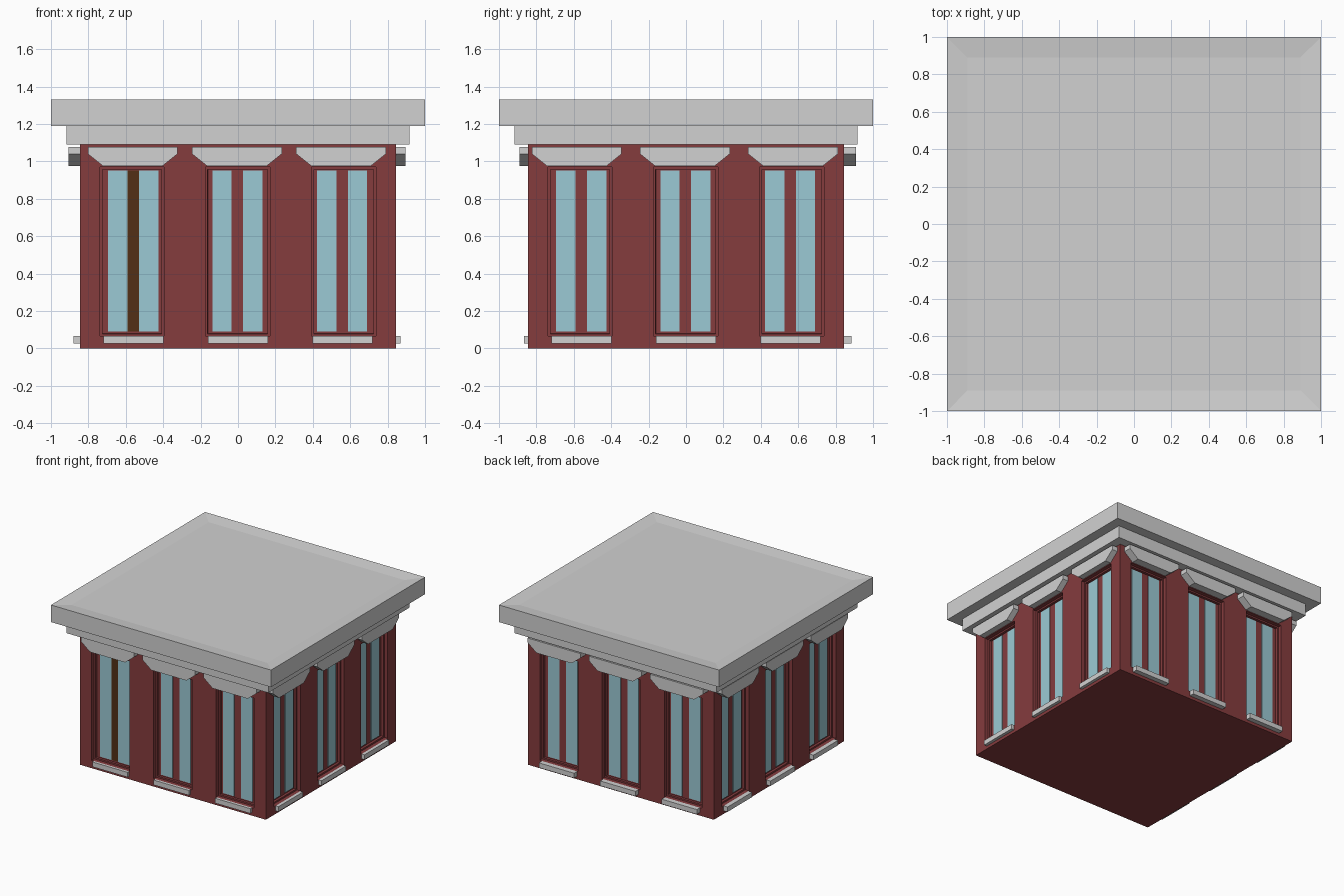
import bpy, bmesh, math
from mathutils import Matrix, Vector

if "Cube" in bpy.data.objects:
    bpy.data.objects.remove(bpy.data.objects["Cube"])


def material(name, rgb):
    m = bpy.data.materials.new(name)
    m.diffuse_color = (*rgb, 1)
    m.use_nodes = True
    m.node_tree.nodes["Principled BSDF"].inputs["Base Color"].default_value = m.diffuse_color
    return m


RED = material("brick red", (0.235, 0.045, 0.048))
STONE = material("pale stone", (0.64, 0.64, 0.64))
GLASS = material("blue glass", (0.33, 0.59, 0.66))
BROWN = material("dark brown", (0.085, 0.03, 0.008))

W, H = 0.845, 1.09      # wall half width and height
RECESS = 0.05           # total window depth
CENTRES = (-0.56, -0.003, 0.557)


def finish(bm, name, mat, turn=0):
    bmesh.ops.recalc_face_normals(bm, faces=bm.faces)
    bm.transform(Matrix.Rotation(turn * math.pi / 2, 4, 'Z'))
    me = bpy.data.meshes.new(name)
    bm.to_mesh(me)
    bm.free()
    me.materials.append(mat)
    ob = bpy.data.objects.new(name, me)
    bpy.context.collection.objects.link(ob)
    return ob


def add_prism(bm, profile, y0, y1):
    # extrude an x-z outline between two depths
    face = bm.faces.new([bm.verts.new((x, y0, z)) for x, z in profile])
    ext = bmesh.ops.extrude_face_region(bm, geom=[face])
    verts = [v for v in ext['geom'] if isinstance(v, bmesh.types.BMVert)]
    bmesh.ops.translate(bm, verts=verts, vec=(0, y1 - y0, 0))


def rect(x0, x1, z0, z1):
    return [(x0, z0), (x1, z0), (x1, z1), (x0, z1)]


def add_box(bm, half, z0, z1):
    m = Matrix.Translation((0, 0, (z0 + z1) / 2)) @ Matrix.Diagonal((2 * half, 2 * half, z1 - z0, 1))
    return bmesh.ops.create_cube(bm, size=1, matrix=m)


# walls: slice a box, then push the window faces in with a stepped reveal
bm = bmesh.new()
add_box(bm, W, 0, H)
cuts = [((c, 0, 0), (1, 0, 0)) for c in (-0.738, -0.395, -0.175, 0.172, 0.392, 0.737)]
cuts += [((0, c, 0), (0, 1, 0)) for c in (-0.738, -0.396, -0.175, 0.172, 0.392, 0.737)]
cuts += [((0, 0, c), (0, 0, 1)) for c in (0.065, 0.97)]
for co, no in cuts:
    bmesh.ops.bisect_plane(bm, geom=bm.verts[:] + bm.edges[:] + bm.faces[:],
                           plane_co=co, plane_no=no)
bm.normal_update()
windows = []
for f in bm.faces:
    c = f.calc_center_median()
    u = c.x if abs(f.normal.y) > 0.5 else c.y
    if abs(f.normal.z) < 0.5 and 0.1 < c.z < 0.96 and min(abs(u - k) for k in CENTRES) < 0.03:
        windows.append(f)
for thick, depth in ((0.0005, -0.03), (0.018, 0), (0.0005, 0.03 - RECESS)):
    bmesh.ops.inset_individual(bm, faces=windows, thickness=thick, depth=depth)
finish(bm, "walls", RED)

# per side: sill reach, lintel reach, lintel spacing
SIDES = (("front", 0.866, 0.89, 0.557), ("right", 0.87, 0.895, 0.578),
         ("back", 0.885, 0.91, 0.557), ("left", 0.88, 0.905, 0.578))
back = -(W - RECESS)
for k, (side, sill, lintel, gap) in enumerate(SIDES):
    sills, lintels, panes = bmesh.new(), bmesh.new(), bmesh.new()
    for i, c in enumerate(CENTRES):
        s = (i - 1) * 0.558
        add_prism(sills, rect(s - 0.16, s + 0.16, 0.025, 0.065), -0.8, -sill)
        m = (i - 1) * gap - 0.006
        half = [(0.16, 0.976), (0.24, 1.04), (0.24, 1.077)]
        outline = [(m + x, z) for x, z in half] + [(m - x, z) for x, z in reversed(half)]
        add_prism(lintels, outline, -0.8, -lintel)
        for a, b in ((-0.134, -0.031), (0.031, 0.134)):
            add_prism(panes, rect(c + a, c + b, 0.09, 0.95), back + 0.002, back - 0.006)
    finish(sills, side + "_window_sills", STONE, k)
    finish(lintels, side + "_window_lintels", STONE, k)
    finish(panes, side + "_window_panes", GLASS, k)

# brown panel behind the first front window
bm = bmesh.new()
c = CENTRES[0]
add_prism(bm, rect(c - 0.136, c + 0.136, 0.09, 0.952), back + 0.002, back - 0.003)
finish(bm, "brown_window_panel", BROWN)

# cornice
bm = bmesh.new()
add_box(bm, 0.918, 1.09, 1.19)
finish(bm, "lower_cornice", STONE)

# roof slab with a shallow dished top
bm = bmesh.new()
add_box(bm, 1.0, 1.19, 1.33)
bm.normal_update()
top = [f for f in bm.faces if f.normal.z > 0.5]
bmesh.ops.inset_individual(bm, faces=top, thickness=0.155, depth=-0.012)
finish(bm, "roof_slab", STONE)
